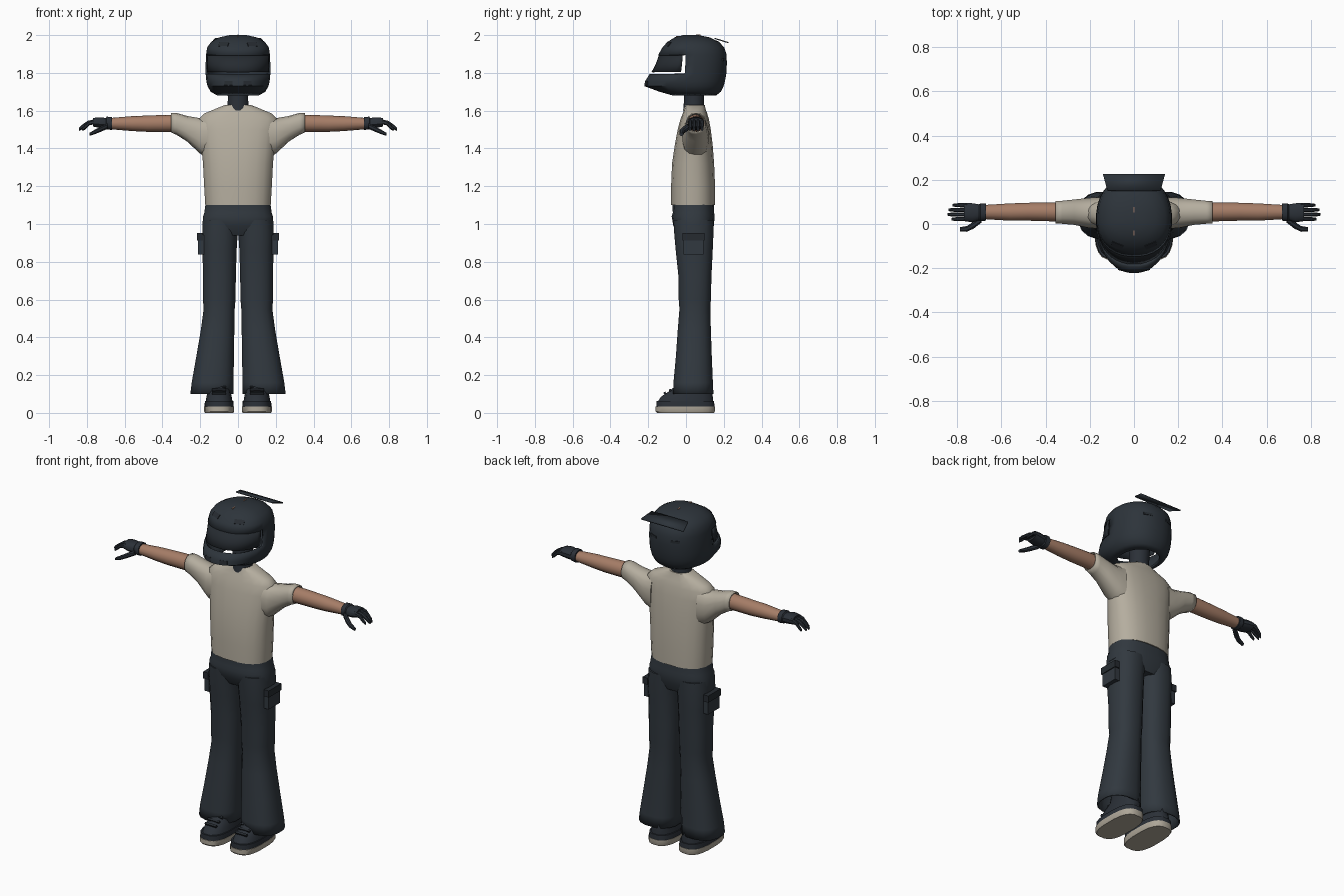
import bpy, bmesh, math
from mathutils import Vector


def material(name, rgb):
    m = bpy.data.materials.new(name)
    m.diffuse_color = (*rgb, 1)
    return m


HELMET = material("helmet_navy", (0.026, 0.034, 0.043))
VISOR = material("visor_black", (0.019, 0.024, 0.030))
PANTS = material("trouser_navy", (0.031, 0.040, 0.050))
GLOVE = material("glove_black", (0.024, 0.030, 0.039))
SHIRT = material("shirt_beige", (0.46, 0.42, 0.345))
SKIN = material("skin", (0.38, 0.205, 0.135))
SOLE = material("sole_beige", (0.43, 0.39, 0.32))


def finish(name, bm, mat, angle=35, thick=0):
    bmesh.ops.recalc_face_normals(bm, faces=bm.faces)
    me = bpy.data.meshes.new(name)
    bm.to_mesh(me)
    bm.free()
    me.materials.append(mat)
    for p in me.polygons:
        p.use_smooth = True
    me.set_sharp_from_angle(angle=math.radians(angle))
    ob = bpy.data.objects.new(name, me)
    bpy.context.collection.objects.link(ob)
    if thick:
        mod = ob.modifiers.new("thickness", 'SOLIDIFY')
        mod.thickness = thick
        mod.offset = -1
    return ob


def loft(name, stations, mat, n=16, axis='z', side=1, power=2.4, mid=None,
         caps=(True, True), keep=None, thick=0, angle=35):
    """Skin rounded sections (t, a0, a1, b0, b1): a,b = x,y along z or y,z along x."""
    bm = bmesh.new()
    rings = []
    for t, a0, a1, b0, b1 in stations:
        ca, ra = (a0 + a1) / 2, (a1 - a0) / 2
        cb = (b0 + b1) / 2 if mid is None else mid
        ring = []
        for i in range(n):
            w = 2 * math.pi * (i + 0.5) / n
            c, s = math.cos(w), math.sin(w)
            a = ca + ra * math.copysign(abs(c) ** (2 / power), c)
            rb = b1 - cb if s > 0 else cb - b0
            b = cb + rb * math.copysign(abs(s) ** (2 / power), s)
            co = (side * a, b, t) if axis == 'z' else (side * t, a, b)
            ring.append(bm.verts.new(co))
        rings.append(ring)
    for r, q in zip(rings, rings[1:]):
        for i in range(n):
            j = (i + 1) % n
            bm.faces.new((r[i], r[j], q[j], q[i]))
    for ring, cap in ((rings[0], caps[0]), (rings[-1], caps[1])):
        if cap:
            bm.faces.new(ring)
    if keep:
        drop = [f for f in bm.faces if not keep(f.calc_center_median())]
        bmesh.ops.delete(bm, geom=drop, context='FACES')
    return finish(name, bm, mat, angle, thick)


def box(name, center, size, mat, rot=(0, 0, 0)):
    bm = bmesh.new()
    bmesh.ops.create_cube(bm, size=1)
    for v in bm.verts:
        v.co = Vector(v.co) * Vector(size)
    ob = finish(name, bm, mat)
    ob.location, ob.rotation_euler = center, rot
    return ob


# Helmet shell with visor opening and open underside
loft("helmet_shell", [
    (1.68, -.11, .11, -.07, .16), (1.70, -.145, .145, -.14, .185),
    (1.73, -.162, .162, -.222, .2), (1.755, -.168, .168, -.218, .207),
    (1.795, -.172, .172, -.193, .214), (1.845, -.172, .172, -.165, .217),
    (1.895, -.17, .17, -.148, .216), (1.935, -.164, .164, -.125, .203),
    (1.965, -.142, .142, -.097, .175), (1.988, -.10, .10, -.06, .125),
    (2.0, -.045, .045, -.015, .065)], HELMET, n=32, mid=.02, power=2.25,
    caps=(False, True), thick=.012,
    keep=lambda c: not (1.795 < c.z < 1.895 and c.y < -.015))

# Visor set into the opening
loft("visor", [(1.806, -.168, .168, -.182, .2), (1.845, -.168, .168, -.161, .2),
               (1.893, -.167, .167, -.144, .2)], VISOR, n=48, mid=.02,
     power=2.25, caps=(False, False), thick=.006, keep=lambda c: c.y < -.025)

# Rear spoiler, vents and crest marks
bm = bmesh.new()
quad = [(-.12, .15, 1.98), (.12, .15, 1.98), (.14, .224, 1.957), (-.14, .224, 1.957)]
bm.faces.new([bm.verts.new(p) for p in quad])
finish("rear_spoiler", bm, HELMET, thick=.006)
for s in (-1, 1):
    box("brow_vent", (s * .075, -.094, 1.949), (.055, .012, .026), VISOR,
        (math.radians(-42), 0, s * math.radians(22)))
    box("cheek_vent", (s * .05, -.208, 1.745), (.045, .008, .022), VISOR,
        (math.radians(-8), 0, s * math.radians(15)))
    box("rear_vent", (s * .07, .202, 1.87), (.05, .008, .014), VISOR,
        (0, 0, -s * math.radians(18)))
for y, z in ((-.04, 1.993), (.065, 1.999)):
    box("crest_mark", (0, y, z), (.006, .025, .006), SKIN)

# Neck
loft("neck", [(1.60, -.06, .06, -.015, .098), (1.66, -.055, .055, -.01, .095),
              (1.74, -.058, .058, -.01, .1)], GLOVE, n=14, power=2)

# Shirt body
loft("shirt_body", [
    (1.10, -.175, .175, -.08, .155), (1.2, -.181, .181, -.08, .155),
    (1.32, -.187, .187, -.075, .15), (1.42, -.197, .197, -.06, .142),
    (1.50, -.208, .208, -.045, .132), (1.555, -.212, .212, -.03, .122),
    (1.585, -.18, .18, -.018, .113), (1.61, -.12, .12, -.01, .104),
    (1.63, -.07, .07, -.005, .1)], SHIRT, n=20, angle=50)

# Hips
loft("hips", [(.94, -.12, .12, -.04, .13), (.99, -.19, .19, -.068, .148),
              (1.04, -.187, .187, -.077, .153), (1.06, -.18, .18, -.071, .15),
              (1.115, -.172, .172, -.073, .148)], PANTS, n=20, power=2.6)

for s in (-1, 1):
    # Sleeve, with a thin open cuff
    loft("sleeve", [
        (.15, -.022, .122, 1.345, 1.575), (.20, -.02, .12, 1.372, 1.56),
        (.27, -.005, .112, 1.437, 1.572), (.325, 0, .106, 1.472, 1.588),
        (.355, .002, .104, 1.485, 1.588)], SHIRT, n=14, axis='x', side=s,
        caps=(True, False), thick=.006)
    # Bare arm
    loft("arm", [
        (.30, .008, .098, 1.488, 1.58), (.40, .012, .098, 1.488, 1.577),
        (.48, .014, .097, 1.488, 1.574), (.56, .014, .094, 1.492, 1.571),
        (.69, .022, .086, 1.503, 1.56)], SKIN, n=14, axis='x', side=s, power=2)
    # Glove cuff and palm
    loft("glove_palm", [
        (.668, .014, .094, 1.497, 1.568), (.695, .012, .094, 1.5, 1.569),
        (.70, .016, .09, 1.505, 1.562), (.73, .006, .095, 1.508, 1.566),
        (.768, .012, .096, 1.515, 1.562)], GLOVE, n=12, axis='x', side=s)
    # Fingers and thumb
    for y, tip in ((.022, .825), (.043, .842), (.064, .838), (.085, .82)):
        k = tip - .84
        loft("finger", [
            (.755, y - .01, y + .01, 1.528, 1.556),
            (.795 + k / 2, y - .01, y + .01, 1.522, 1.547),
            (.825 + k, y - .009, y + .009, 1.502, 1.525),
            (tip, y - .006, y + .006, 1.493, 1.509)],
            GLOVE, n=8, axis='x', side=s)
    loft("thumb", [
        (.69, .005, .035, 1.503, 1.535), (.725, -.022, .012, 1.488, 1.518),
        (.755, -.036, -.008, 1.476, 1.502), (.787, -.034, -.014, 1.466, 1.483)],
        GLOVE, n=8, axis='x', side=s)

    # Flared trouser leg
    loft("trouser_leg", [
        (.10, .022, .254, -.07, .147), (.16, .022, .247, -.068, .144),
        (.30, .02, .222, -.055, .138), (.44, .018, .198, -.045, .133),
        (.55, .016, .183, -.036, .13), (.60, .012, .187, -.04, .133),
        (.72, .01, .187, -.041, .136), (.86, .006, .189, -.056, .143),
        (.95, .0, .191, -.064, .147), (1.02, -.01, .186, -.068, .148)],
        PANTS, n=16, side=s, caps=(False, True), thick=.008)
    # Cargo pocket with flap
    box("cargo_pocket", (s * .196, .04, .89), (.03, .105, .105), PANTS)
    box("pocket_flap", (s * .2, .04, .932), (.032, .118, .04), VISOR)

    # Shoe: pale sole, dark rim, sloping upper
    loft("sole", [(0, .024, .176, -.155, .15), (.008, .02, .18, -.162, .154),
                  (.034, .02, .18, -.162, .154)], SOLE, n=20, side=s, power=2.8)
    loft("shoe_rim", [(.034, .022, .178, -.158, .152), (.062, .024, .176, -.157, .15)],
         GLOVE, n=20, side=s, power=2.8)
    loft("shoe_upper", [
        (.06, .028, .172, -.152, .146), (.085, .032, .168, -.135, .144),
        (.112, .038, .162, -.095, .14), (.14, .045, .155, -.06, .135),
        (.22, .05, .15, -.035, .125)], GLOVE, n=16, side=s)
    for i in range(3):
        box("shoe_strap", (s * .1, -.112 + i * .028, .105 + i * .015),
            (.075, .012, .012), VISOR, (math.radians(32), 0, 0))
